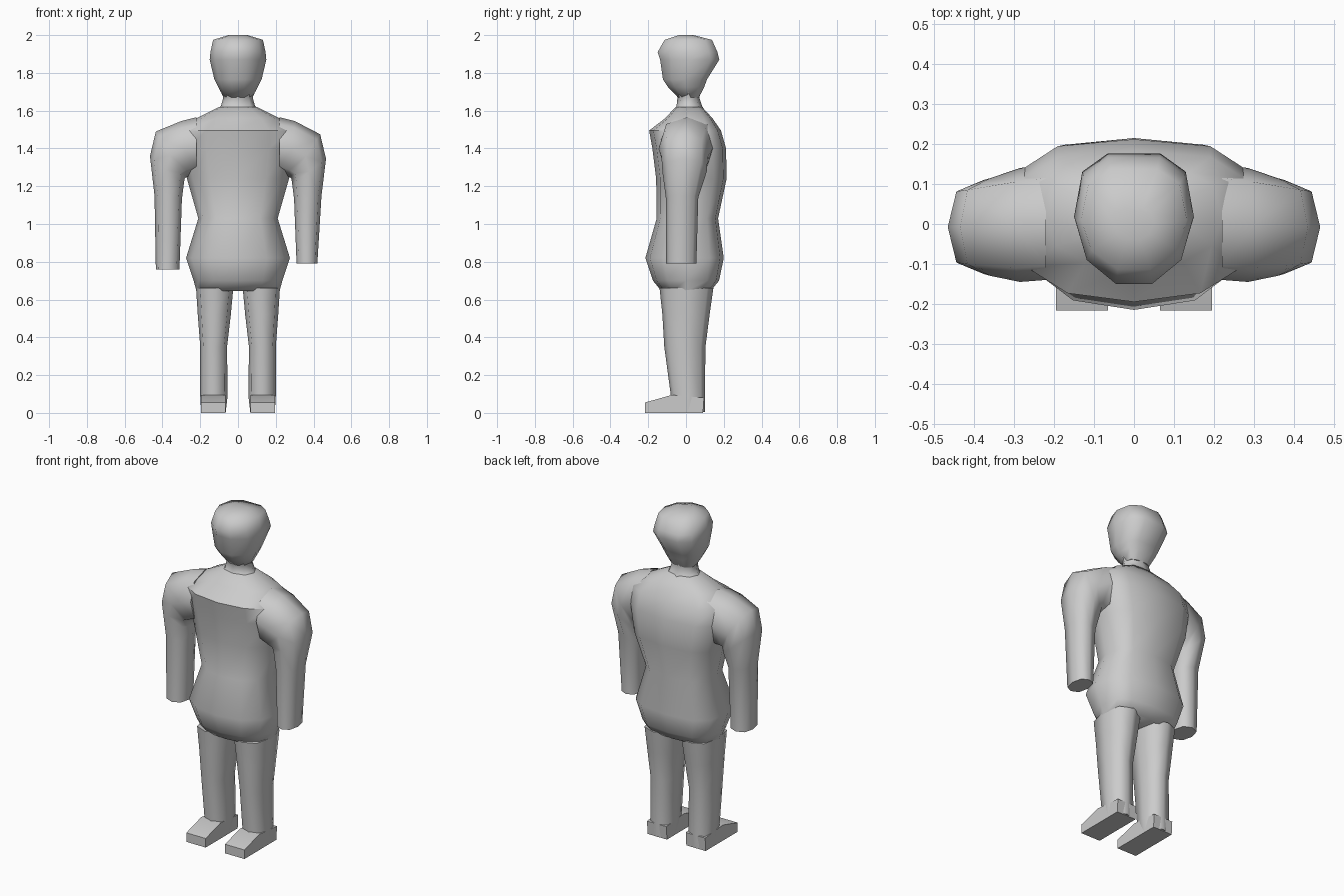
import bpy, bmesh, math

if "Cube" in bpy.data.objects:
    bpy.data.objects.remove(bpy.data.objects["Cube"])


def finish(bm, name, angle=50):
    bmesh.ops.recalc_face_normals(bm, faces=bm.faces[:])
    me = bpy.data.meshes.new(name)
    bm.to_mesh(me)
    bm.free()
    ob = bpy.data.objects.new(name, me)
    bpy.context.collection.objects.link(ob)
    bpy.ops.object.select_all(action='DESELECT')
    ob.select_set(True)
    bpy.context.view_layer.objects.active = ob
    bpy.ops.object.shade_smooth_by_angle(angle=math.radians(angle))
    return ob


def loft(name, rings, n=8, front=1.0, back=1.0, side=1, angle=60):
    """Each ring: inner x, inner z, outer x, outer z, front y, back y.
    front / back below 1 make that half of the ring boxier."""
    bm = bmesh.new()
    loops = []
    for xa, za, xb, zb, y0, y1 in rings:
        loop = []
        for i in range(n):
            a = 2 * math.pi * i / n
            c, s = math.cos(a), math.sin(a)
            p = front if s < 0 else back
            c = math.copysign(abs(c) ** p, c) if abs(c) > 1e-6 else 0
            s = math.copysign(abs(s) ** p, s) if abs(s) > 1e-6 else 0
            loop.append(bm.verts.new((
                side * ((xa + xb) / 2 + c * (xb - xa) / 2),
                (y0 + y1) / 2 + s * (y1 - y0) / 2,
                (za + zb) / 2 + c * (zb - za) / 2)))
        loops.append(loop)
    for a, b in zip(loops, loops[1:]):
        for i in range(n):
            j = (i + 1) % n
            bm.faces.new((a[i], a[j], b[j], b[i]))
    bm.faces.new(loops[0])
    bm.faces.new(loops[-1])
    return finish(bm, name, angle)


def level(rows):
    """Symmetric horizontal rings from z, half width, front y, back y."""
    return [(-w, z, w, z, y0, y1) for z, w, y0, y1 in rows]


# Hips, chest and shoulders
loft("torso", level([
    (0.645, 0.22, -0.13, 0.13),
    (0.70, 0.235, -0.175, 0.175),
    (0.82, 0.275, -0.215, 0.20),
    (1.03, 0.21, -0.155, 0.17),
    (1.24, 0.27, -0.158, 0.215),
    (1.40, 0.30, -0.178, 0.212),
    (1.495, 0.30, -0.195, 0.185),
    (1.56, 0.22, -0.11, 0.14),
    (1.62, 0.10, -0.055, 0.085)]), n=12, front=0.85, back=0.65)

# Neck and head
loft("neck", level([
    (1.58, 0.14, -0.08, 0.11),
    (1.625, 0.09, -0.05, 0.085),
    (1.67, 0.078, -0.045, 0.07),
    (1.76, 0.115, -0.09, 0.10)]), n=8, front=0.9, back=0.9)
loft("head", level([
    (1.67, 0.075, -0.045, 0.07),
    (1.725, 0.105, -0.10, 0.10),
    (1.765, 0.125, -0.128, 0.115),
    (1.87, 0.15, -0.145, 0.182),
    (1.91, 0.146, -0.158, 0.172),
    (1.975, 0.132, -0.12, 0.142),
    (2.0, 0.05, -0.04, 0.04)]), n=10, front=1.0, back=0.7)

for side, tag, drop in ((1, "left", 0.0), (-1, "right", 0.03)):
    # Arm, bending down from the shoulder
    loft(tag + "_arm", [
        (0.22, 1.27, 0.22, 1.565, -0.14, 0.15),
        (0.27, 1.25, 0.30, 1.545, -0.145, 0.14),
        (0.283, 1.24, 0.435, 1.475 + drop / 2, -0.13, 0.115),
        (0.287, 1.21, 0.466, 1.345 + drop / 2, -0.125, 0.11),
        (0.297, 1.13, 0.442, 1.15, -0.107, 0.065),
        (0.31, 0.79 - drop, 0.42 + drop / 2, 0.79 - drop, -0.105, 0.055)],
        n=8, front=0.8, back=0.8, side=side)

    # Leg
    loft(tag + "_leg", [
        (0.025, 0.66, 0.222, 0.66, -0.14, 0.145),
        (0.038, 0.52, 0.213, 0.52, -0.125, 0.125),
        (0.058, 0.35, 0.20, 0.35, -0.115, 0.103),
        (0.055, 0.09, 0.20, 0.09, -0.08, 0.10),
        (0.065, 0.004, 0.195, 0.004, -0.08, 0.10)],
        n=8, front=0.75, back=0.75, side=side)

    # Foot, a side profile extruded across its width
    bm = bmesh.new()
    profile = [(0.09, 0), (0.095, 0.08), (-0.075, 0.095),
               (-0.217, 0.055), (-0.217, 0)]
    face = bm.faces.new([bm.verts.new((side * 0.065, y, z))
                         for y, z in profile])
    out = bmesh.ops.extrude_face_region(bm, geom=[face])
    for v in out['geom']:
        if isinstance(v, bmesh.types.BMVert):
            v.co.x += side * 0.13
    finish(bm, tag + "_foot", 40)
